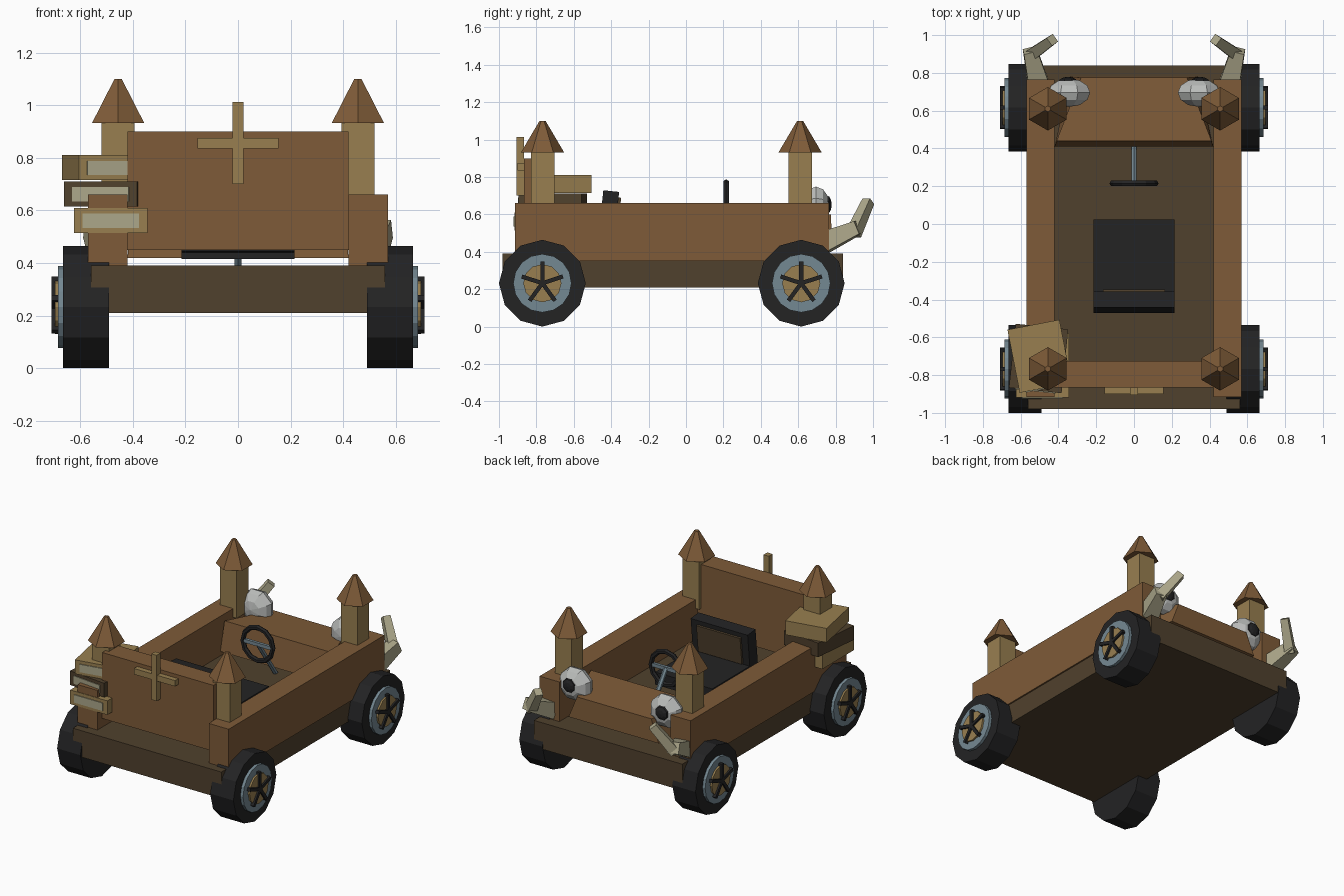
import bpy, bmesh, math
from mathutils import Vector, Matrix

if "Cube" in bpy.data.objects:
    bpy.data.objects.remove(bpy.data.objects["Cube"])


def mat(name, r, g, b):
    m = bpy.data.materials.new(name)
    m.diffuse_color = [((c / 255 + 0.055) / 1.055) ** 2.4 for c in (r, g, b)] + [1]
    m.use_nodes = True
    m.node_tree.nodes["Principled BSDF"].inputs["Base Color"].default_value = m.diffuse_color
    return m


WOOD = mat("brown wood", 126, 91, 56)
DARK = mat("dark wood", 80, 65, 45)
TAN = mat("tan", 152, 127, 80)
BLACK = mat("black rubber", 35, 35, 36)
STEEL = mat("blue grey metal", 116, 136, 146)
WHITE = mat("pale grey", 188, 190, 188)
BONE = mat("bone", 172, 167, 138)


def finish(name, bm, material, matrix=None):
    if matrix is not None:
        bm.transform(matrix)
    bmesh.ops.recalc_face_normals(bm, faces=bm.faces)
    me = bpy.data.meshes.new(name)
    bm.to_mesh(me)
    bm.free()
    me.materials.append(material)
    ob = bpy.data.objects.new(name, me)
    bpy.context.collection.objects.link(ob)
    return ob


def box(name, material, lo, hi, matrix=None):
    bm = bmesh.new()
    bmesh.ops.create_cube(bm, size=1)
    lo, hi = Vector(lo), Vector(hi)
    bm.transform(Matrix.Translation((lo + hi) / 2) @ Matrix.Diagonal((*(hi - lo), 1)))
    return finish(name, bm, material, matrix)


def rod(name, material, a, b, r1, r2, sides, spin=0.0):
    """Straight (tapered) prism from point a to point b."""
    a, b = Vector(a), Vector(b)
    bm = bmesh.new()
    bmesh.ops.create_cone(bm, cap_ends=True, segments=sides, radius1=r1, radius2=r2,
                          depth=(b - a).length)
    q = (b - a).to_track_quat('Z', 'Y').to_matrix().to_4x4()
    return finish(name, bm, material,
                  Matrix.Translation((a + b) / 2) @ q @ Matrix.Rotation(spin, 4, 'Z'))


def ball(name, material, centre, size, segs, rings):
    """Faceted ellipsoid with its pole along y."""
    bm = bmesh.new()
    bmesh.ops.create_uvsphere(bm, u_segments=segs, v_segments=rings, radius=1)
    m = (Matrix.Translation(centre) @ Matrix.Diagonal((*size, 1))
         @ Matrix.Rotation(math.pi / 2, 4, 'X') @ Matrix.Rotation(math.pi / segs, 4, 'Z'))
    return finish(name, bm, material, m)


# Chassis and body panels
box("chassis", DARK, (-0.56, -0.98, 0.21), (0.56, 0.84, 0.39))
box("tail_panel", WOOD, (-0.42, -0.865, 0.45), (0.42, -0.725, 0.90))

# Hood: box narrowing towards +y and upwards
bm = bmesh.new()
bmesh.ops.create_cube(bm, size=2)
for v in bm.verts:
    sx, rear, top = v.co.x, v.co.y < 0, v.co.z > 0
    v.co = ((sx * (0.41 if rear else 0.28), 0.44 if rear else 0.76, 0.62 if rear else 0.60) if top else
            (sx * (0.42 if rear else 0.34), 0.41 if rear else 0.78, 0.42 if rear else 0.45))
    if top and not rear:
        v.co.y = 0.775
finish("hood", bm, WOOD)

# Cross on the tail panel
box("cross_upright", TAN, (-0.02, -0.905, 0.70), (0.02, -0.865, 1.013))
box("cross_arm", TAN, (-0.155, -0.90, 0.835), (0.155, -0.86, 0.875))

# Parts mirrored on both sides
for s, side in ((-1, "left"), (1, "right")):
    box(f"{side}_wall", WOOD, (s * 0.495 - 0.075, -0.915, 0.35), (s * 0.495 + 0.075, 0.765, 0.66))

    for y, end in ((-0.767, "tail"), (0.61, "nose")):
        # Corner towers
        x = s * 0.456
        box(f"{side}_{end}_tower", TAN, (x - 0.063, y - 0.063, 0.6), (x + 0.063, y + 0.063, 0.94))
        rod(f"{side}_{end}_tower_roof", WOOD, (x, y, 0.932), (x, y, 1.10), 0.115, 0.016, 6)

    for y, end in ((-0.768, "tail"), (0.616, "nose")):
        # Wheels
        z = 0.232
        for part, m, x0, x1, r, n in (("tyre", BLACK, 0.49, 0.665, 0.232, 12),
                                      ("rim", STEEL, 0.60, 0.685, 0.156, 16),
                                      ("hub", TAN, 0.60, 0.697, 0.102, 12)):
            rod(f"{side}_{end}_{part}", m, (s * x0, y, z), (s * x1, y, z), r, r, n)
        for i in range(5):
            box(f"{side}_{end}_spoke_{i}", BLACK, (s * 0.697 - 0.012, -0.011, 0), (s * 0.697 + 0.012, 0.011, 0.116),
                Matrix.Translation((0, y, z)) @ Matrix.Rotation(math.tau * i / 5, 4, 'X'))

    # Headlamp eyes
    ball(f"{side}_eye", WHITE, (s * 0.343, 0.695, 0.642), (0.12, 0.075, 0.115), 8, 6)
    ball(f"{side}_pupil", BLACK, (s * 0.35, 0.755, 0.652), (0.052, 0.024, 0.052), 8, 6)

    # Tusks bending inwards
    q = math.pi / 4
    rod(f"{side}_tusk_base", BONE, (s * 0.505, 0.74, 0.45), (s * 0.55, 0.92, 0.53), 0.078, 0.052, 4, q)
    rod(f"{side}_tusk_tip", BONE, (s * 0.545, 0.895, 0.495), (s * 0.432, 0.975, 0.67), 0.045, 0.035, 4, q)

# Seat
box("seat_base", BLACK, (-0.215, -0.42, 0.415), (0.215, 0.025, 0.50))
lean = Matrix.Translation((0, -0.42, 0.46)) @ Matrix.Rotation(math.radians(-6), 4, 'X')
box("seat_back", BLACK, (-0.215, -0.05, -0.02), (0.215, 0.035, 0.265), lean)
box("seat_back_cushion", DARK, (-0.165, 0.03, 0.05), (0.165, 0.049, 0.235), lean)

# Steering wheel: ring swept from a six-sided section
bm = bmesh.new()
N, K = 12, 6
ring = []
for i in range(N):
    a = math.tau * i / N
    ring.append([])
    for k in range(K):
        b = math.tau * k / K
        r = 0.113 + 0.017 * math.cos(b)
        ring[i].append(bm.verts.new((r * math.cos(a), 0.017 * math.sin(b), r * math.sin(a))))
for i in range(N):
    for k in range(K):
        j, l = (i + 1) % N, (k + 1) % K
        bm.faces.new((ring[i][k], ring[j][k], ring[j][l], ring[i][l]))
finish("steering_wheel", bm, BLACK, Matrix.Translation((0, 0.215, 0.657)))
box("steering_wheel_bar", STEEL, (-0.105, 0.205, 0.645), (0.105, 0.225, 0.669))
rod("steering_column", STEEL, (0, 0.215, 0.657), (0, 0.41, 0.38), 0.016, 0.016, 6)

# Stack of books, each turned a little, with pages showing towards -y
for name, m, x, y, z, deg in (("lower", TAN, -0.484, -0.748, 0.562, 0),
                              ("middle", DARK, -0.505, -0.712, 0.663, -6),
                              ("upper", TAN, -0.50, -0.70, 0.763, 11)):
    t = Matrix.Translation((x, y, z)) @ Matrix.Rotation(math.radians(deg), 4, 'Z')
    box(f"{name}_book", m, (-0.14, -0.17, -0.048), (0.14, 0.17, 0.048), t)
    box(f"{name}_book_pages", BONE, (-0.108, -0.175, -0.028), (0.108, -0.165, 0.026), t)
